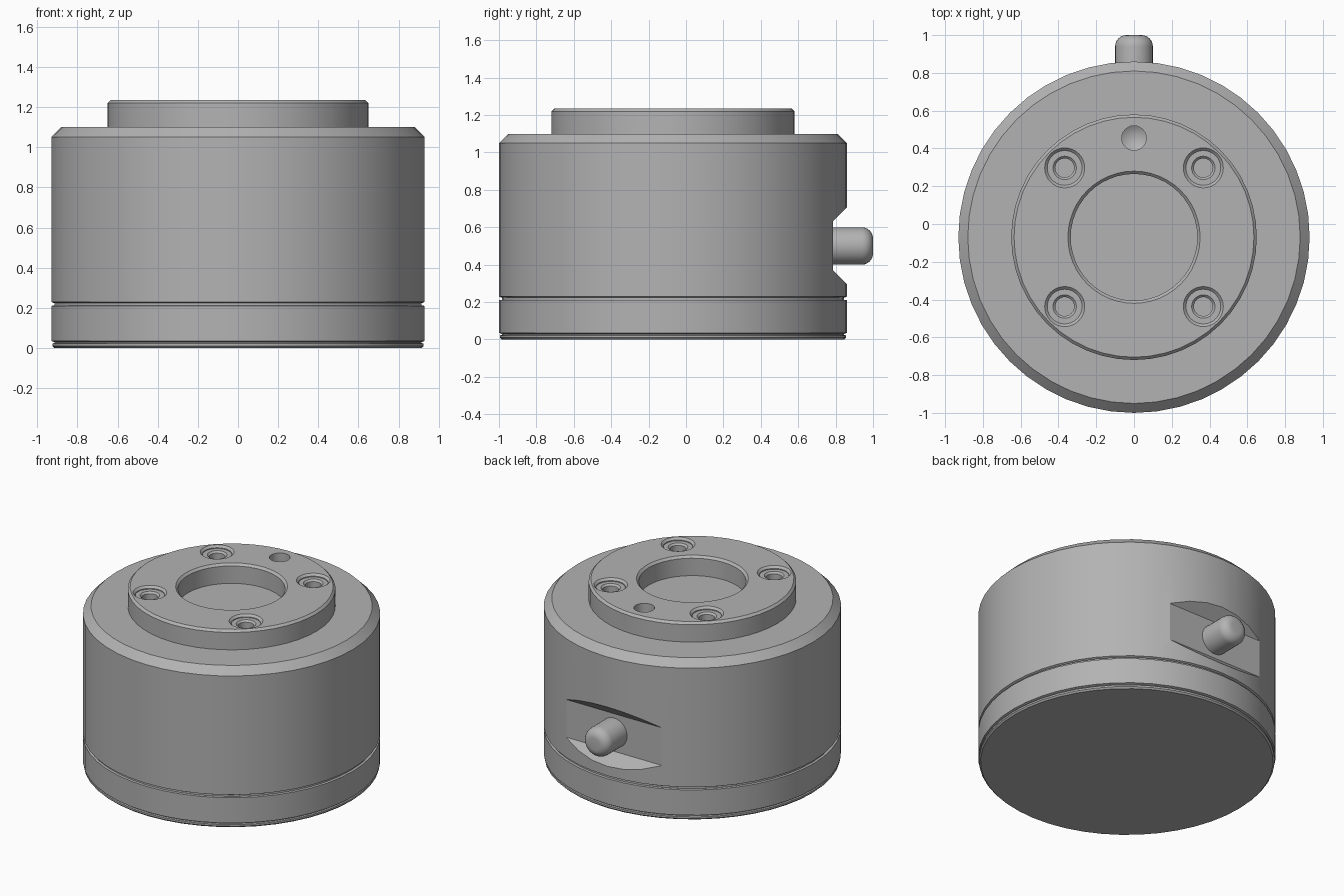
import bpy, bmesh, math
from mathutils import Matrix, Vector

if "Cube" in bpy.data.objects:
    bpy.data.objects.remove(bpy.data.objects["Cube"], do_unlink=True)

steel = bpy.data.materials.new("satin_grey_steel")
steel.use_nodes = True
GREY = (0.45, 0.45, 0.45, 1)
steel.diffuse_color = GREY
steel.node_tree.nodes["Principled BSDF"].inputs["Base Color"].default_value = GREY

AXIS_Y = -0.07   # the drum sits forward of centre, balancing the pin
TOP = 1.235


def finish(name, bm):
    bmesh.ops.recalc_face_normals(bm, faces=bm.faces)
    mesh = bpy.data.meshes.new(name)
    bm.to_mesh(mesh)
    bm.free()
    mesh.materials.append(steel)
    ob = bpy.data.objects.new(name, mesh)
    bpy.context.collection.objects.link(ob)
    return ob


def lathe(name, profile, location, segments=48, turn=None):
    """Revolve (radius, height) points, starting and ending on the axis."""
    bm = bmesh.new()
    verts = [bm.verts.new((r, 0, z)) for r, z in profile]
    edges = [bm.edges.new(pair) for pair in zip(verts, verts[1:])]
    bmesh.ops.spin(bm, geom=verts + edges, cent=(0, 0, 0), axis=(0, 0, 1),
                   angle=2 * math.pi, steps=segments, use_duplicate=False)
    bmesh.ops.remove_doubles(bm, verts=bm.verts, dist=0.0001)
    matrix = Matrix.Translation(Vector(location)) @ (turn or Matrix())
    bmesh.ops.transform(bm, matrix=matrix, verts=bm.verts)
    return finish(name, bm)


def cut(target, cutter):
    cutter.hide_render = True
    mod = target.modifiers.new("cut", 'BOOLEAN')
    mod.operation, mod.solver, mod.object = 'DIFFERENCE', 'EXACT', cutter
    bpy.context.view_layer.objects.active = target
    bpy.ops.object.modifier_apply(modifier=mod.name)
    bpy.data.objects.remove(cutter, do_unlink=True)


# Base plate with a fine lip at the foot and a recessed neck on top
base = lathe("base_plate", [
    (0, 0), (0.915, 0), (0.925, 0.01), (0.925, 0.022), (0.915, 0.025),
    (0.915, 0.03), (0.93, 0.035), (0.93, 0.21), (0.915, 0.212),
    (0.915, 0.24), (0, 0.24)], (0, AXIS_Y, 0))

# Main housing and raised mounting flange with shallow bore
housing = lathe("housing", [
    (0, 0.225), (0.92, 0.225), (0.93, 0.23), (0.93, 1.05), (0.88, 1.10),
    (0.65, 1.10), (0.65, 1.22), (0.635, TOP), (0.35, TOP), (0.335, 1.22),
    (0.335, 1.10), (0, 1.10)], (0, AXIS_Y, 0))

# Flat with sloping ends milled across the back
FLAT_Y = 0.785
bm = bmesh.new()
section = [(FLAT_Y, 0.37), (FLAT_Y, 0.63), (1.085, 0.93), (1.085, 0.07)]
face = bm.faces.new([bm.verts.new((-0.7, y, z)) for y, z in section])
grown = bmesh.ops.extrude_face_region(bm, geom=[face])["geom"]
bmesh.ops.translate(bm, vec=(1.4, 0, 0),
                    verts=[v for v in grown if isinstance(v, bmesh.types.BMVert)])
cut(housing, finish("notch_cutter", bm))

# Four counterbored holes, each holding a chamfered sleeve
parts = [base, housing]
for x in (-0.367, 0.367):
    for dy in (-0.367, 0.367):
        spot = (x, AXIS_Y + dy, TOP)
        cut(housing, lathe("bolt_cutter", [
            (0, 0.02), (0.106, 0.02), (0.106, 0), (0.092, -0.014),
            (0.092, -0.11), (0, -0.11)], spot, 32))
        side = "left" if x > 0 else "right"
        end = "back" if dy > 0 else "front"
        parts.append(lathe(f"bolt_sleeve_{end}_{side}", [
            (0, -0.115), (0.093, -0.115), (0.093, -0.02), (0.062, -0.02),
            (0.05, -0.032), (0.05, -0.1), (0, -0.1)], spot, 32))

# Locating hole with a conical bottom
cut(housing, lathe("locating_cutter", [
    (0, 0.02), (0.065, 0.02), (0.065, -0.08), (0, -0.12)],
    (0, 0.455, TOP), 24))

# Round-nosed pin standing out of the flat
nose = [(0.04 + 0.06 * math.cos(a), 0.19 + 0.06 * math.sin(a))
        for a in (i * math.pi / 12 for i in range(7))]
parts.append(lathe("side_pin", [(0, 0), (0.1, 0)] + nose + [(0, 0.25)],
                   (0, 0.75, 0.5), 32, Matrix.Rotation(-math.pi / 2, 4, 'X')))

# Smooth rounded faces, crisp machined edges
bpy.ops.object.select_all(action='DESELECT')
for ob in parts:
    ob.select_set(True)
bpy.context.view_layer.objects.active = housing
bpy.ops.object.shade_smooth_by_angle(angle=math.radians(25))
